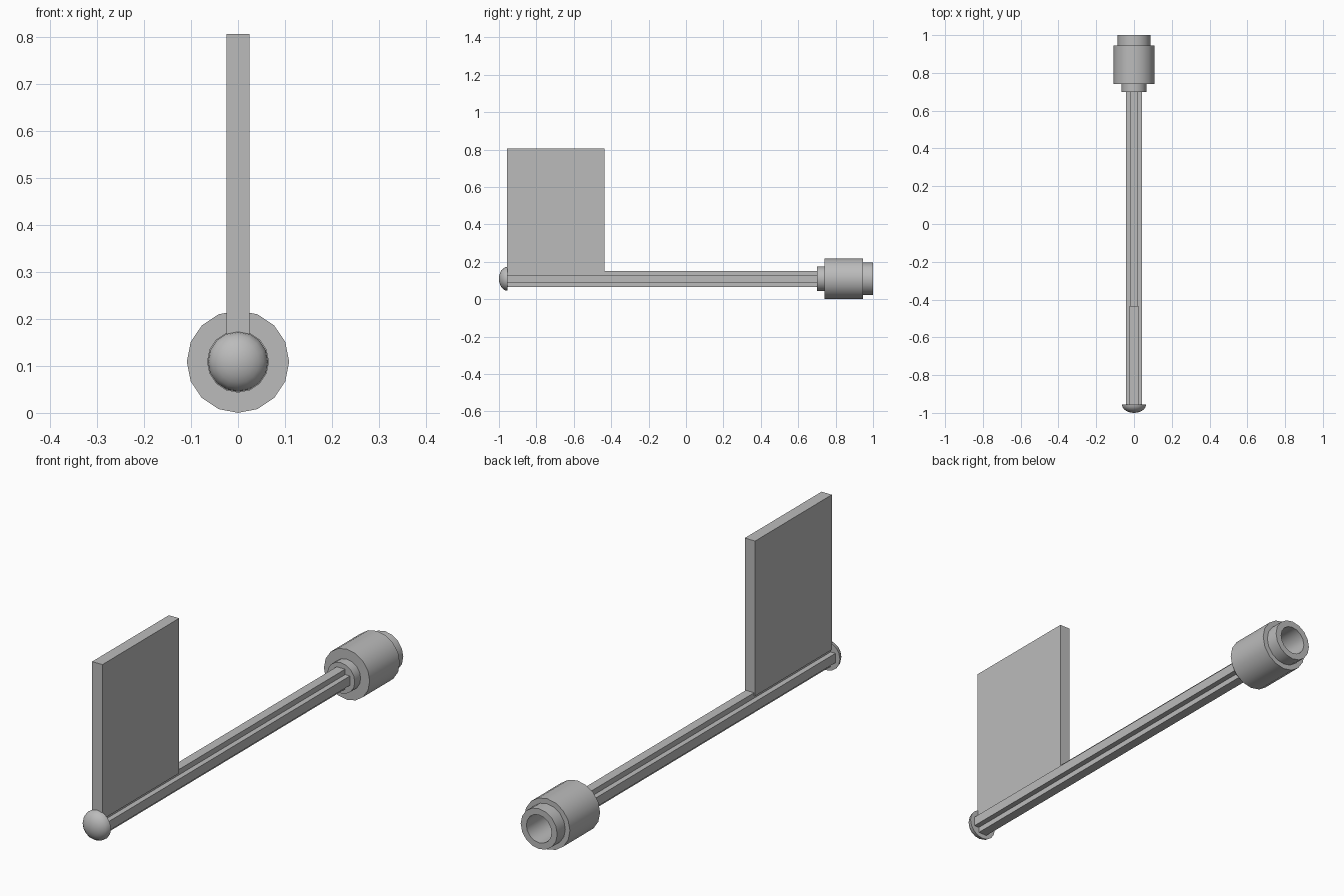
import bpy
import bmesh
from math import cos, sin, pi, radians

cube = bpy.data.objects.get("Cube")
if cube:
    bpy.data.objects.remove(cube, do_unlink=True)

AXIS_Z = 0.109   # height of the rod's centre line
SIDES = 16

grey = bpy.data.materials.new("plain grey")
grey.use_nodes = True
grey.diffuse_color = (0.5, 0.5, 0.5, 1)
grey.node_tree.nodes["Principled BSDF"].inputs["Base Color"].default_value = (0.5, 0.5, 0.5, 1)


def finish(name, bm, smooth=False):
    bmesh.ops.remove_doubles(bm, verts=bm.verts, dist=1e-5)
    bmesh.ops.recalc_face_normals(bm, faces=bm.faces)
    mesh = bpy.data.meshes.new(name)
    bm.to_mesh(mesh)
    bm.free()
    mesh.materials.append(grey)
    obj = bpy.data.objects.new(name, mesh)
    bpy.context.collection.objects.link(obj)
    if smooth:
        bpy.ops.object.select_all(action="DESELECT")
        obj.select_set(True)
        bpy.context.view_layer.objects.active = obj
        bpy.ops.object.shade_smooth_by_angle(angle=radians(30))
    return obj


def lathe(name, profile):
    """Turn (radius, y) points around the rod's axis."""
    bm = bmesh.new()
    rings = []
    for r, y in profile:
        rings.append([bm.verts.new((r * cos(2 * pi * i / SIDES), y,
                                    AXIS_Z + r * sin(2 * pi * i / SIDES)))
                      for i in range(SIDES)])
    for a, b in zip(rings, rings[1:]):
        for i in range(SIDES):
            j = (i + 1) % SIDES
            bm.faces.new((a[i], a[j], b[j], b[i]))
    return finish(name, bm, smooth=True)


def extrude_y(name, outline, y0, y1):
    """Extrude an (x, z) outline along y."""
    bm = bmesh.new()
    face = bm.faces.new([bm.verts.new((x, y0, z)) for x, z in outline])
    new = bmesh.ops.extrude_face_region(bm, geom=[face])["geom"]
    verts = [v for v in new if isinstance(v, bmesh.types.BMVert)]
    bmesh.ops.translate(bm, verts=verts, vec=(0, y1 - y0, 0))
    return finish(name, bm)


# Rod with a plus-shaped cross-section
arm, half = 0.043, 0.02
quarter = [(arm, -half), (arm, half), (half, half)]
outline = []
for turn in range(4):
    for x, z in quarter:
        for _ in range(turn):
            x, z = -z, x
        outline.append((x, AXIS_Z + z))
extrude_y("rod", outline, -0.957, 0.71)

# Upright flat blade standing on the rod
w, low, high = 0.0245, AXIS_Z + 0.03, 0.806
extrude_y("blade", [(-w, low), (w, low), (w, high), (-w, high)], -0.957, -0.435)

# Domed button on the front end
dome = [(0, -0.955)]
for k in range(7):
    t = k / 6 * pi / 2
    dome.append((0.064 * cos(t), -0.955 - 0.045 * sin(t)))
lathe("end_button", dome)

# Stepped hollow socket on the back end
lathe("socket", [
    (0, 0.70), (0.066, 0.70), (0.066, 0.74),
    (0.109, 0.74), (0.109, 0.945),
    (0.087, 0.945), (0.087, 1.0),
    (0.06, 1.0), (0.06, 0.75), (0, 0.75),
])
